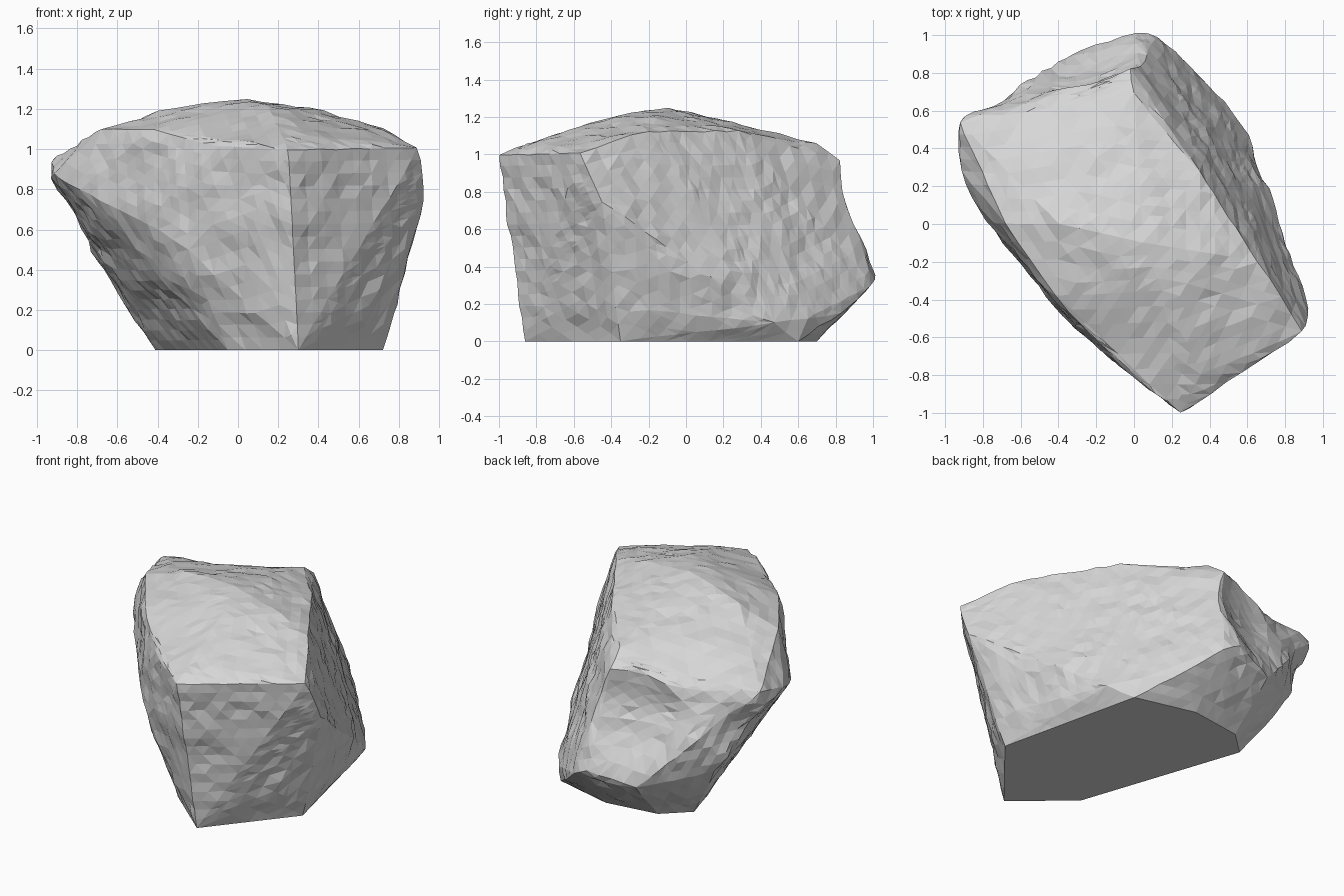
import bpy
import bmesh
from mathutils import Vector, noise

cube = bpy.data.objects.get("Cube")
if cube:
    bpy.data.objects.remove(cube, do_unlink=True)

# Corner points of the boulder, grouped by level
BASE = [(.3, -.86, 0), (.72, -.35, 0), (.5, .6, 0), (.1, .7, 0),
        (-.25, .65, 0), (-.41, .5, 0), (-.05, -.56, 0)]
MIDDLE = [(.93, -.45, .75), (.61, -.57, .15), (.76, -.2, .17),
          (.74, .03, .25), (.6, .47, .1), (.48, .65, .12), (.3, .84, .15),
          (.13, 1, .3), (.02, 1.01, .35), (-.28, .93, .28),
          (-.66, .64, .38), (-.79, .02, .8), (-.41, -.46, .6),
          (-.25, -.6, .5), (.05, -.83, .6)]
TOP = [(.25, -1.01, 1), (.9, -.57, 1.01), (-.93, .54, .95), (-.93, .5, .85),
       (-.92, .28, .88), (-.68, 0, 1.1), (-.42, -.38, 1.1),
       (-.27, -.55, 1.06), (-.1, -.73, 1.02), (.35, -.8, 1.07),
       (.15, -.35, 1.215), (-.4, 0, 1.19), (.05, -.1, 1.255),
       (.35, -.15, 1.2), (.35, .28, 1.13), (.66, -.2, 1.13),
       (-.02, .83, .97), (0, .7, 1.06)]

# Hollows: centre, radius and push
HOLLOWS = [((-.2, .85, .7), .33, (.04, -.07, 0)),
           ((-.5, .68, .93), .3, (.01, -.01, -.06)),
           ((-.75, .58, .7), .2, (.03, -.02, 0))]


def make_hull(bm, points):
    """Wrap the corner points in a convex skin and drop loose leftovers."""
    for point in points:
        bm.verts.new(point)
    bmesh.ops.convex_hull(bm, input=bm.verts)
    loose = [v for v in bm.verts if not v.link_faces]
    bmesh.ops.delete(bm, geom=loose, context="VERTS")


def refine(bm, longest):
    """Split long edges until every facet is small."""
    for _ in range(8):
        long_edges = [e for e in bm.edges if e.calc_length() > longest]
        if not long_edges:
            break
        bmesh.ops.subdivide_edges(bm, edges=long_edges, cuts=1)
        bmesh.ops.triangulate(bm, faces=bm.faces[:])


def weather(bm):
    """Press in the hollows and roughen the skin with layered noise."""
    bm.normal_update()
    moves = {}
    for v in bm.verts:
        p = v.co.copy()
        if p.z < .001:
            continue
        strata = Vector((p.x * 3, p.y * 3, p.z * 7))
        swell = noise.noise(strata) * .016
        grain = noise.noise(p * 14 + Vector((5, 2, 9))) * .014
        move = v.normal * (swell + grain)
        for centre, radius, push in HOLLOWS:
            fade = max(0, 1 - (p - Vector(centre)).length / radius)
            move += Vector(push) * fade * (2 - fade)
        moves[v] = move * min(1, p.z * 15)
    for v, move in moves.items():
        v.co += move
        v.co.z = max(v.co.z, 0)


# Stone colour
stone = bpy.data.materials.new("stone_grey")
stone.use_nodes = True
grey = (.68, .68, .68, 1)
stone.diffuse_color = grey
stone.node_tree.nodes["Principled BSDF"].inputs["Base Color"].default_value = grey

# Boulder
bm = bmesh.new()
make_hull(bm, BASE + MIDDLE + TOP)
refine(bm, .12)

# Soften the broad planes slightly, leaving the flat underside alone
raised = [v for v in bm.verts if v.co.z > .001]
bmesh.ops.smooth_vert(bm, verts=raised, factor=.2, use_axis_x=True,
                      use_axis_y=True, use_axis_z=True)
weather(bm)
bmesh.ops.recalc_face_normals(bm, faces=bm.faces[:])

mesh = bpy.data.meshes.new("boulder")
bm.to_mesh(mesh)
bm.free()
mesh.materials.append(stone)
boulder = bpy.data.objects.new("boulder", mesh)
bpy.context.collection.objects.link(boulder)
